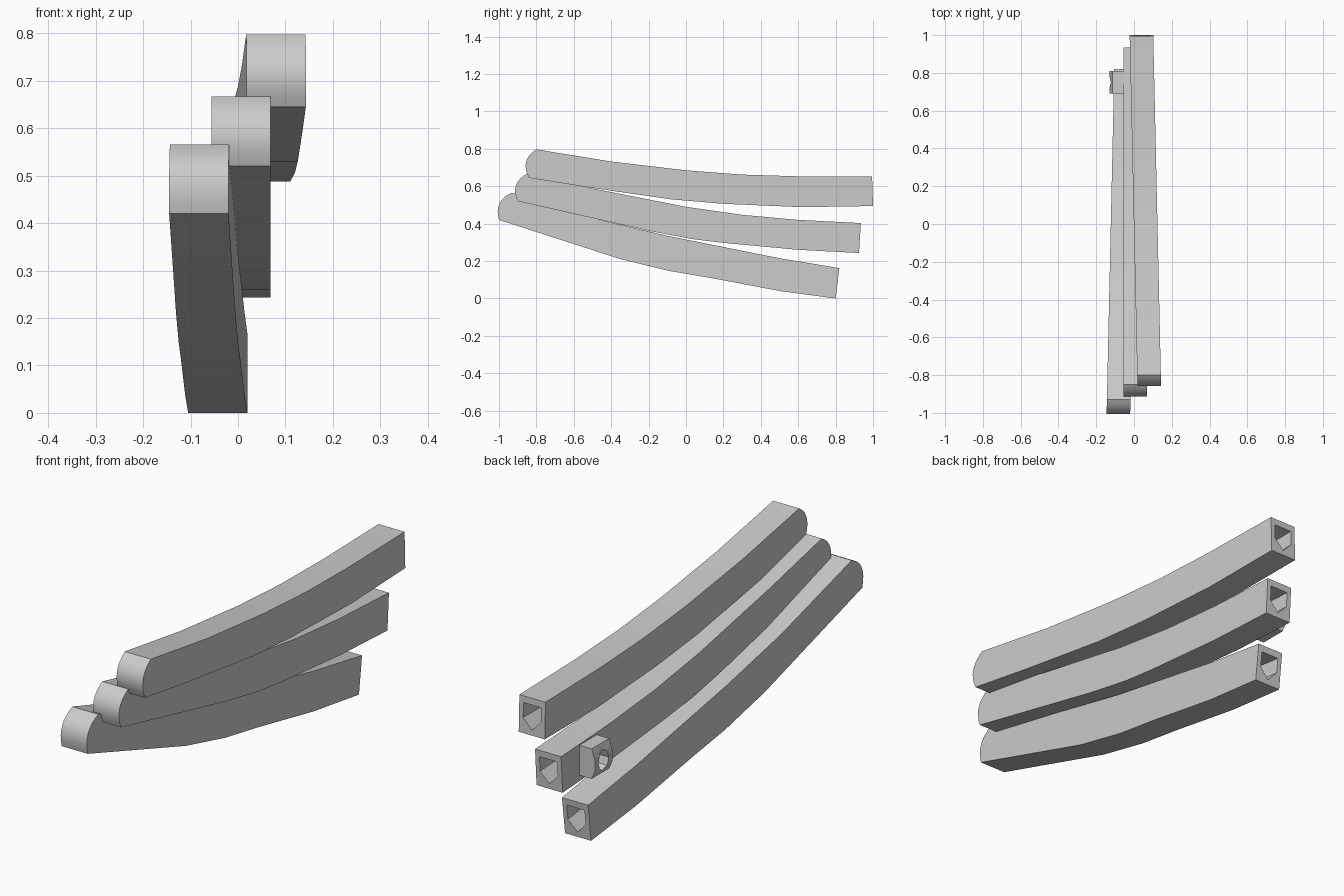
import bpy, bmesh, math
from mathutils import Vector

cube = bpy.data.objects.get("Cube")
if cube:
    bpy.data.objects.remove(cube, do_unlink=True)

# Single plain grey
grey = bpy.data.materials.new("plain grey")
grey.use_nodes = True
grey.diffuse_color = (0.6, 0.6, 0.6, 1)
grey.node_tree.nodes["Principled BSDF"].inputs["Base Color"].default_value = (0.6, 0.6, 0.6, 1)


def loft(name, first, second):
    """Solid between two matching outlines."""
    bm = bmesh.new()
    a = [bm.verts.new(p) for p in first]
    b = [bm.verts.new(p) for p in second]
    bm.faces.new(a)
    bm.faces.new(b[::-1])
    for i in range(len(a)):
        j = (i + 1) % len(a)
        bm.faces.new((a[i], b[i], b[j], a[j]))
    bmesh.ops.recalc_face_normals(bm, faces=bm.faces)
    mesh = bpy.data.meshes.new(name)
    bm.to_mesh(mesh)
    bm.free()
    mesh.materials.append(grey)
    obj = bpy.data.objects.new(name, mesh)
    bpy.context.collection.objects.link(obj)
    return obj


def carve(obj, cutter):
    """Subtract the cutter, then discard it."""
    mod = obj.modifiers.new("hole", 'BOOLEAN')
    mod.operation, mod.solver, mod.object = 'DIFFERENCE', 'EXACT', cutter
    bpy.ops.object.select_all(action='DESELECT')
    obj.select_set(True)
    bpy.context.view_layer.objects.active = obj
    bpy.ops.object.modifier_apply(modifier=mod.name)
    bpy.data.objects.remove(cutter, do_unlink=True)
    bpy.ops.object.shade_smooth_by_angle(angle=math.radians(30))


WIDTH = 0.125


def beam(name, x_front, x_back, top, bottom):
    """Curved bar with a rounded front end and a socket in the back end."""
    t, b = Vector(top[0]), Vector(bottom[0])
    bulge = Vector((-(t - b).y, (t - b).x)).normalized() * 0.036
    nose = [b.lerp(t, i / 8) + bulge * (1 - (i / 4 - 1) ** 2) for i in range(1, 8)]
    outline = nose + [Vector(p) for p in top] + [Vector(p) for p in bottom[::-1]]
    y_front, y_back = b.x, bottom[-1][0]

    def drift(y):
        return x_front + (x_back - x_front) * (y - y_front) / (y_back - y_front)

    bar = loft(name, [(drift(p.x), p.x, p.y) for p in outline],
               [(drift(p.x) + WIDTH, p.x, p.y) for p in outline])

    # Shield-shaped socket following the end of the bar
    t, b = Vector(top[-1]), Vector(bottom[-1])
    run = b - Vector(bottom[-2])
    along = Vector((0, run.x, run.y)).normalized()
    shield = [(0.16, 0.82), (0.84, 0.82), (0.84, 0.42), (0.5, 0.14), (0.16, 0.42)]
    rim = []
    for u, v in shield:
        p = b.lerp(t, v)
        rim.append(Vector((x_back + u * WIDTH, p.x, p.y)))
    carve(bar, loft("socket_cutter", [p + along * 0.05 for p in rim],
                    [p - along * 0.25 for p in rim]))


# Three stacked bars
beam("upper_bar", 0.018, -0.023,
     [(-0.8, 0.797), (-0.4, 0.732), (0, 0.685), (0.3, 0.662), (0.6, 0.653), (0.995, 0.653)],
     [(-0.84, 0.645), (-0.53, 0.595), (-0.08, 0.53), (0.2, 0.506), (0.62, 0.488), (1, 0.494)])
beam("middle_bar", -0.056, -0.056,
     [(-0.85, 0.667), (-0.5, 0.588), (0, 0.49), (0.3, 0.447), (0.6, 0.42), (0.935, 0.403)],
     [(-0.9, 0.52), (-0.19, 0.36), (0.03, 0.318), (0.2, 0.297), (0.6, 0.26), (0.925, 0.243)])
beam("lower_bar", -0.145, -0.105,
     [(-0.93, 0.565), (-0.46, 0.42), (-0.1, 0.335), (0.15, 0.285), (0.5, 0.215), (0.82, 0.162)],
     [(-1, 0.42), (-0.35, 0.21), (-0.09, 0.147), (0.13, 0.11), (0.5, 0.04), (0.8, 0)])

# Side lug on the middle bar, with a round hole
lug_shape = [(-0.054, 0.275), (-0.115, 0.275), (-0.13, 0.31), (-0.13, 0.36),
             (-0.115, 0.405), (-0.054, 0.405)]
lug = loft("side_lug", [(x, 0.69, z) for x, z in lug_shape],
           [(x, 0.81, z) for x, z in lug_shape])
ring = [(0.75 + 0.035 * math.cos(k * math.pi / 4), 0.337 + 0.045 * math.sin(k * math.pi / 4))
        for k in range(8)]
carve(lug, loft("lug_cutter", [(-0.2, y, z) for y, z in ring],
                [(-0.07, y, z) for y, z in ring]))
